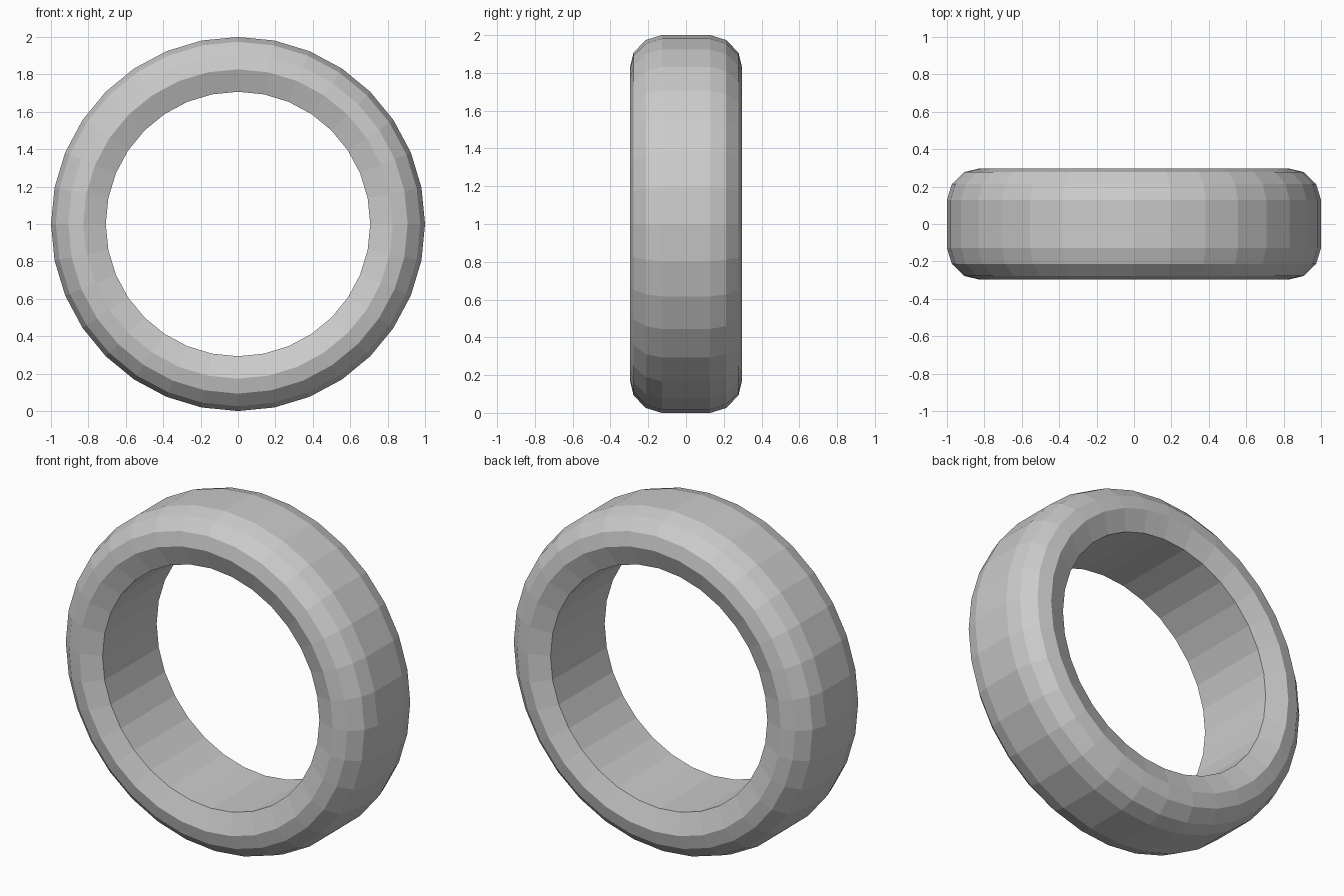
import bpy, bmesh
from math import sin, cos, tau

if "Cube" in bpy.data.objects:
    bpy.data.objects.remove(bpy.data.objects["Cube"])

SEGMENTS = 32

# Half cross-section as (radius, y), from bore edge to tread shoulder
half = [(0.707, 0.252), (0.827, 0.297), (0.907, 0.278), (0.974, 0.213), (1.0, 0.128)]
profile = half + [(r, -y) for r, y in reversed(half)]

# Ring swept around the y axis
bm = bmesh.new()
rings = []
for i in range(SEGMENTS):
    a = tau * i / SEGMENTS
    rings.append([bm.verts.new((r * sin(a), y, 1 + r * cos(a))) for r, y in profile])

n = len(profile)
for i in range(SEGMENTS):
    a, b = rings[i], rings[(i + 1) % SEGMENTS]
    for j in range(n):
        k = (j + 1) % n
        bm.faces.new((a[j], a[k], b[k], b[j]))
bmesh.ops.recalc_face_normals(bm, faces=bm.faces)

mesh = bpy.data.meshes.new("tyre")
bm.to_mesh(mesh)
bm.free()
bpy.context.collection.objects.link(bpy.data.objects.new("tyre", mesh))
